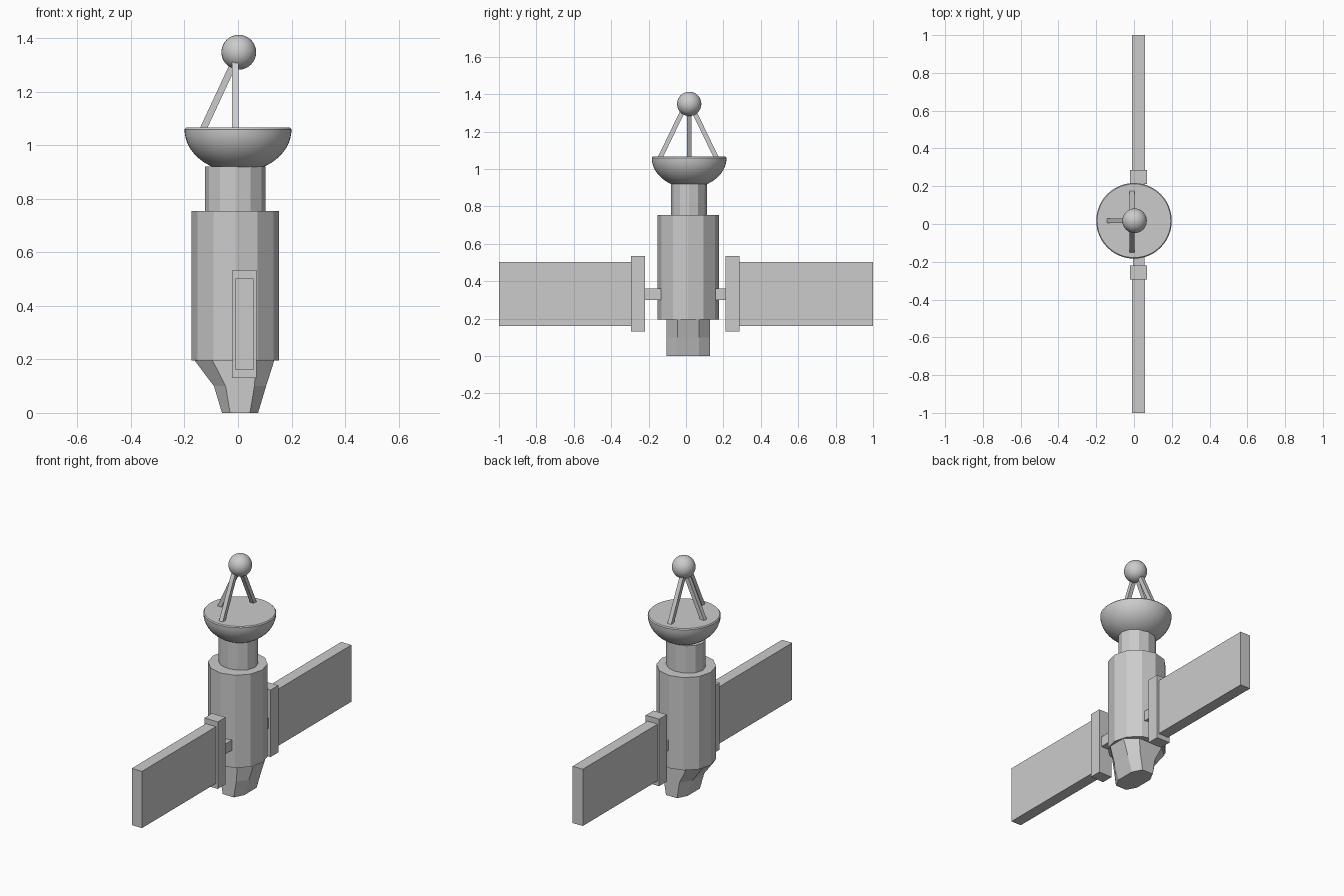
import bpy, bmesh, math
from mathutils import Vector

if "Cube" in bpy.data.objects:
    bpy.data.objects.remove(bpy.data.objects["Cube"])

CX, CY = -0.01, 0.012      # hull axis
DX, DY = 0.0, 0.017        # dish axis


def add_object(name, verts, faces):
    mesh = bpy.data.meshes.new(name)
    mesh.from_pydata(verts, [], faces)
    bm = bmesh.new()
    bm.from_mesh(mesh)
    bmesh.ops.recalc_face_normals(bm, faces=bm.faces)
    bm.to_mesh(mesh)
    bm.free()
    obj = bpy.data.objects.new(name, mesh)
    bpy.context.collection.objects.link(obj)
    return obj


def loft(name, rings):
    """Skin rings of equal point count and cap both ends."""
    n = len(rings[0])
    verts = [p for ring in rings for p in ring]
    faces = [(k * n + i, k * n + (i + 1) % n, (k + 1) * n + (i + 1) % n, (k + 1) * n + i)
             for k in range(len(rings) - 1) for i in range(n)]
    faces += [tuple(range(n)), tuple(range((len(rings) - 1) * n, len(rings) * n))]
    return add_object(name, verts, faces)


def ellipse(cx, cy, rx, ry, z, n):
    return [(cx + rx * math.cos(math.tau * i / n), cy + ry * math.sin(math.tau * i / n), z)
            for i in range(n)]


def box(name, x0, x1, y0, y1, z0, z1):
    return loft(name, [[(x0, y0, z), (x1, y0, z), (x1, y1, z), (x0, y1, z)] for z in (z0, z1)])


def smooth(obj):
    bpy.ops.object.select_all(action='DESELECT')
    obj.select_set(True)
    bpy.context.view_layer.objects.active = obj
    bpy.ops.object.shade_smooth_by_angle(angle=math.radians(40))


def strut(name, a, b, w):
    a, b = Vector(a), Vector(b)
    d = b - a
    obj = box(name, -w / 2, w / 2, -w / 2, w / 2, 0, d.length)
    obj.location = a
    obj.rotation_euler = d.to_track_quat('Z', 'Y').to_euler()


# Faceted hull and neck
loft("hull", [ellipse(CX, CY, 0.164, 0.164, z, 12) for z in (0.195, 0.755)])
loft("neck", [ellipse(CX, 0.016, 0.113, 0.097, z, 12) for z in (0.75, 0.92)])

# Tapered engine section: x range narrows downwards, depth stays constant
octagon = [(1, -.5), (1, .5), (.55, 1), (-.55, 1), (-1, .5), (-1, -.5), (-.55, -1), (.55, -1)]
sections = [(-0.06, 0.075, 0.0), (-0.09, 0.105, 0.10), (-0.163, 0.136, 0.197)]
loft("engine", [[((a + b) / 2 + (b - a) / 2 * u, CY + 0.116 * v, z) for u, v in octagon]
                for a, b, z in sections])

# Closed bowl dish with a slightly softened rim
rings = []
for k in range(1, 15):
    t = math.pi / 2 * k / 14
    r = 0.2 * math.sin(t)
    rings.append(ellipse(DX, DY, r, r, 1.06 - 0.16 * math.cos(t), 48))
rings.append(ellipse(DX, DY, 0.195, 0.195, 1.066, 48))
smooth(loft("dish", rings))

# Antenna ball and its three struts
bpy.ops.mesh.primitive_uv_sphere_add(segments=32, ring_count=16, radius=0.065,
                                     location=(0.003, DY, 1.348))
ball = bpy.context.object
ball.name = "antenna_ball"
smooth(ball)
strut("back_strut", (-0.133, DY, 1.055), (-0.005, DY, 1.33), 0.025)
for side, s in (("left", -1), ("right", 1)):
    strut(side + "_strut", (CX, CY + s * 0.153, 1.055), (CX, CY + s * 0.02, 1.33), 0.025)

# Solar wings on both sides
for side, s in (("front", -1), ("rear", 1)):
    o = -0.004
    box(side + "_arm", -0.005, 0.055, s * 0.12, s * 0.225, 0.30, 0.362)
    box(side + "_wing_mount", -0.02, 0.07, o + s * 0.215, o + s * 0.289, 0.13, 0.535)
    box(side + "_solar_panel", -0.01, 0.058, s * 0.28, s * 1.0, 0.16, 0.503)
